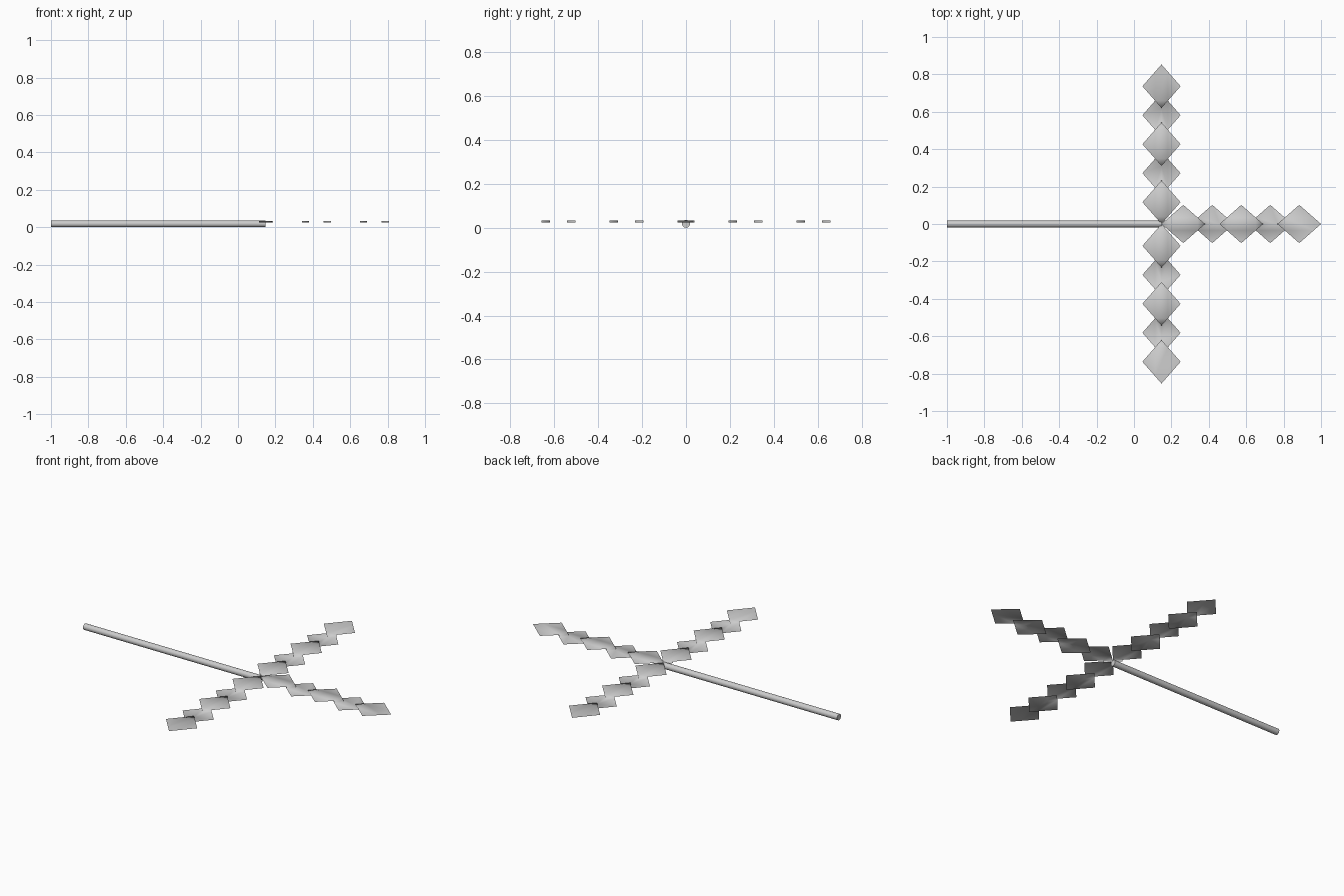
import bpy, bmesh, math
from mathutils import Matrix, Vector

cube = bpy.data.objects.get("Cube")
if cube:
    bpy.data.objects.remove(cube, do_unlink=True)

HUB_X = 0.147                     # where the three arms and the handle meet
HALF_L, HALF_W = 0.1165, 0.102    # half length and half width of one diamond
STEP = 0.155                      # spacing of diamonds along an arm
COUNT = 5
Z_HI, Z_LO = 0.033, 0.024         # raised and lowered sheet levels
R = 0.018                         # handle radius

grey = bpy.data.materials.new("light grey")
grey.use_nodes = True
grey.diffuse_color = (0.6, 0.6, 0.6, 1)
grey.node_tree.nodes["Principled BSDF"].inputs["Base Color"].default_value = (0.6, 0.6, 0.6, 1)


def add_object(name, bm):
    mesh = bpy.data.meshes.new(name)
    bm.to_mesh(mesh)
    bm.free()
    obj = bpy.data.objects.new(name, mesh)
    bpy.context.collection.objects.link(obj)
    mesh.materials.append(grey)
    return obj


def build_arm(name, angle):
    """Chain of flat diamonds, alternately raised and lowered, joined by small steps."""
    bm = bmesh.new()
    place = Matrix.Translation((HUB_X, 0, 0)) @ Matrix.Rotation(angle, 4, 'Z')
    cache = {}

    def v(x, y, z):
        key = (round(x, 5), round(y, 5), z)
        if key not in cache:
            cache[key] = bm.verts.new(place @ Vector((x, y, z)))
        return cache[key]

    def face(points, up=True):
        f = bm.faces.new([v(*p) for p in points])
        f.normal_update()
        if up and f.normal.z < 0:
            f.normal_flip()
        return f

    lap = HALF_L - STEP / 2               # tip to where neighbouring outlines cross
    cross_w = HALF_W * lap / HALF_L
    for i in range(COUNT):
        c = HALF_L + i * STEP
        if i % 2 == 0:                    # raised diamond
            cx = HALF_L - lap
            half = [(c - HALF_L, 0), (c - cx, cross_w), (c, HALF_W), (c + cx, cross_w), (c + HALF_L, 0)]
            outline = half + [(x, -y) for x, y in half[-2:0:-1]]
            face([(x, y, Z_HI) for x, y in outline])
            # step walls below the tips, none at the free end
            for e in ((-1, 1) if i < COUNT - 1 else (-1,)):
                for s in (-1, 1):
                    tip, side = (c + e * HALF_L, 0), (c + e * cx, s * cross_w)
                    f = face([(*tip, Z_HI), (*side, Z_HI), (*side, Z_LO), (*tip, Z_LO)], False)
                    middle = place @ Vector((c, 0, Z_HI))
                    if f.normal.dot(f.calc_center_median() - middle) < 0:
                        f.normal_flip()
        else:                             # lowered diamond
            cx = STEP / 2
            inner = STEP - HALF_L         # where the raised tips land
            for s in (-1, 1):
                face([(c - inner, 0, Z_LO), (c - cx, s * cross_w, Z_LO), (c, s * HALF_W, Z_LO),
                      (c + cx, s * cross_w, Z_LO), (c + inner, 0, Z_LO)])
                face([(c + s * inner, 0, Z_LO), (c + s * cx, cross_w, Z_LO),
                      (c + s * HALF_L, 0, Z_LO), (c + s * cx, -cross_w, Z_LO)])
    obj = add_object(name, bm)
    obj.data.shade_smooth()


# Three arms around the hub
for name, angle in (("end_arm", 0), ("back_arm", math.pi / 2), ("front_arm", -math.pi / 2)):
    build_arm(name, angle)

# Round handle
bm = bmesh.new()
length = HUB_X + 1
bmesh.ops.create_cone(bm, cap_ends=True, segments=24, radius1=R, radius2=R, depth=length,
                      matrix=Matrix.Translation((HUB_X - length / 2, 0, R)) @ Matrix.Rotation(math.pi / 2, 4, 'Y'))
handle = add_object("handle", bm)
bpy.ops.object.select_all(action='DESELECT')
handle.select_set(True)
bpy.context.view_layer.objects.active = handle
bpy.ops.object.shade_smooth_by_angle(angle=math.radians(40))
